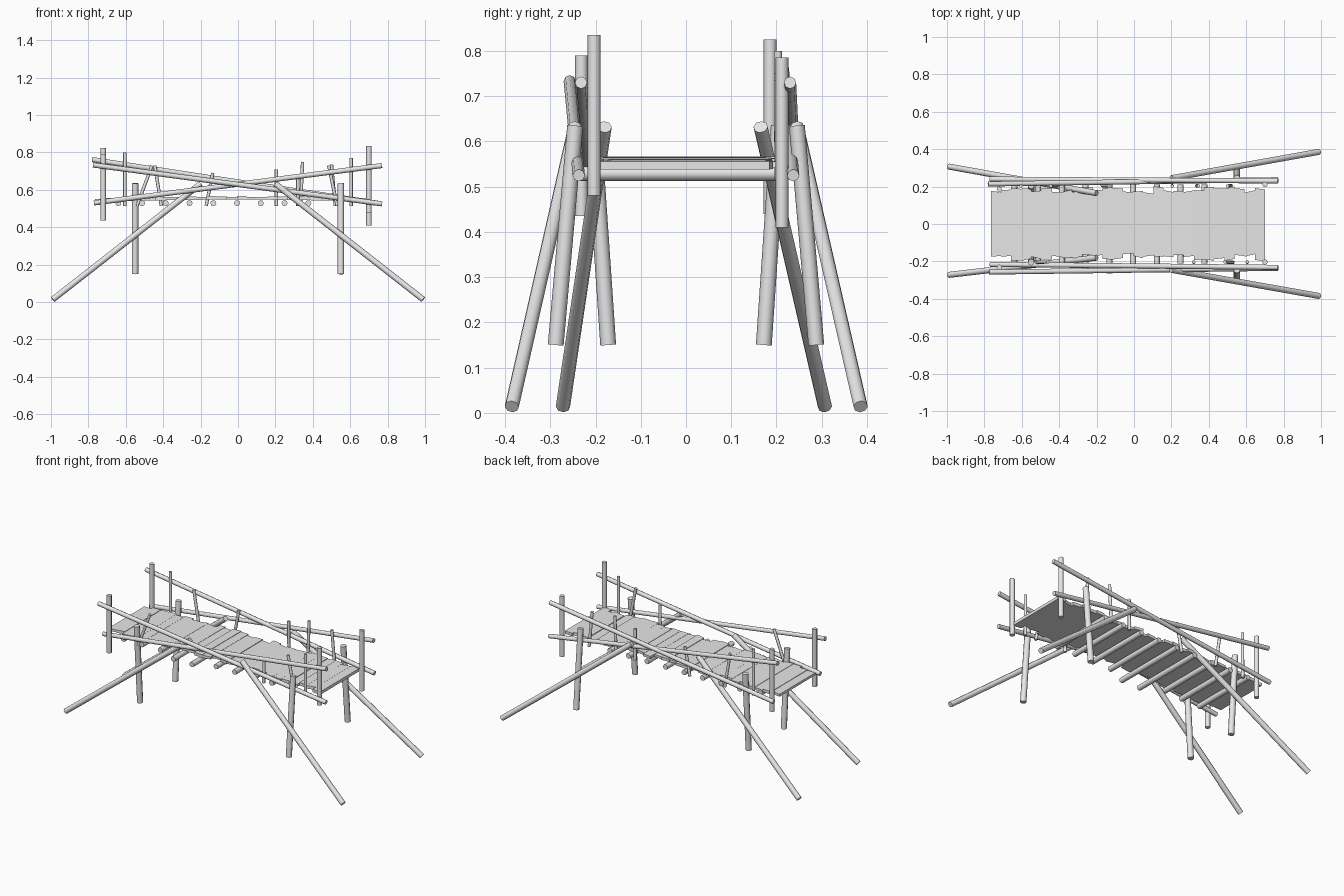
import bpy
import bmesh
import math
import random
from mathutils import Vector

random.seed(4)

cube = bpy.data.objects.get("Cube")
if cube:
    bpy.data.objects.remove(cube, do_unlink=True)

# Single weathered grey timber colour
timber = bpy.data.materials.new("grey_timber")
timber.use_nodes = True
grey = (0.8, 0.8, 0.8, 1.0)
timber.diffuse_color = grey
timber.node_tree.nodes["Principled BSDF"].inputs["Base Color"].default_value = grey


def finish(name, bm):
    bmesh.ops.recalc_face_normals(bm, faces=bm.faces)
    mesh = bpy.data.meshes.new(name)
    bm.to_mesh(mesh)
    bm.free()
    mesh.materials.append(timber)
    obj = bpy.data.objects.new(name, mesh)
    bpy.context.collection.objects.link(obj)
    return obj


def log(name, start, end, radius, sides=8):
    """Round pole with flat cut ends running from start to end."""
    start, end = Vector(start), Vector(end)
    axis = end - start
    bm = bmesh.new()
    bmesh.ops.create_cone(bm, cap_ends=True, segments=sides, radius1=radius,
                          radius2=radius, depth=axis.length)
    for face in bm.faces:
        face.smooth = len(face.verts) == 4
    obj = finish(name, bm)
    obj.rotation_mode = 'QUATERNION'
    obj.rotation_quaternion = axis.to_track_quat('Z', 'Y')
    obj.location = (start + end) / 2
    return obj


# Deck of butted planks with ragged ends and a slight hump
def deck_height(x):
    return 0.553 + 0.011 * math.cos(x * 2.1)


bm = bmesh.new()
count, x_start, x_end = 27, -0.765, 0.70
step = (x_end - x_start) / count
for i in range(count):
    x0 = x_start + i * step
    x1 = x0 + step
    lift = random.uniform(-0.002, 0.003)
    back, front = (0.18 + random.uniform(-0.012, 0.015) for _ in range(2))
    if -0.08 < x0 < -0.02:
        front -= 0.03
    outline = [(x0, -front - random.uniform(-0.008, 0.008)),
               (x1, -front - random.uniform(-0.008, 0.008)),
               (x1, back + random.uniform(-0.008, 0.008)),
               (x0, back + random.uniform(-0.008, 0.008))]
    top = [bm.verts.new((x, y, deck_height(x) + lift)) for x, y in outline]
    low = [bm.verts.new((x, y, deck_height(x) - 0.016)) for x, y in outline]
    bm.faces.new(top)
    bm.faces.new(low[::-1])
    for a in range(4):
        b = (a + 1) % 4
        bm.faces.new((top[a], low[a], low[b], top[b]))
finish("deck_planks", bm)

# Cross logs carrying the deck
for i in range(9):
    x = -0.64 + i * 0.127
    reach = 0.265 if abs(x + 0.2) < 0.07 else 0.21
    log("cross_log", (x, -reach, 0.529), (x, 0.21, 0.529), 0.016)

# Long raking struts standing on the ground
for x, foot_y, top_y in ((-1, -0.272, -0.18), (-1, 0.307, 0.165),
                         (1, -0.385, -0.245), (1, 0.386, 0.245)):
    log("raking_strut", (x * 0.99, foot_y, 0.014), (x * 0.20, top_y, 0.632), 0.016)

# Splayed support legs
for side in (-1, 1):
    log("left_leg", (0.55, side * 0.288, 0.15), (0.55, side * 0.245, 0.635), 0.0175)
    log("right_leg", (-0.55, side * 0.172, 0.15), (-0.55, side * 0.205, 0.635), 0.0175)

# Crossed handrails
log("front_falling_rail", (-0.775, -0.257, 0.733), (0.77, -0.237, 0.525), 0.0135)
log("front_rising_rail", (-0.77, -0.216, 0.530), (0.77, -0.232, 0.73), 0.0135)
log("back_falling_rail", (-0.78, 0.214, 0.762), (0.77, 0.237, 0.525), 0.0135)
log("back_rising_rail", (-0.77, 0.240, 0.530), (0.77, 0.230, 0.73), 0.0135)

# Corner posts
for x, y, low_z, high_z in ((0.70, -0.203, 0.48, 0.835), (0.70, 0.212, 0.41, 0.785),
                            (-0.72, -0.231, 0.435, 0.79), (-0.72, 0.186, 0.44, 0.825)):
    log("corner_post", (x, y, low_z), (x, y, high_z), 0.0145)

# Thin railing stakes: side, foot x, top x, top height
for side, foot_x, top_x, top_z in (
        (1, -0.605, -0.605, 0.80), (1, -0.41, -0.445, 0.73),
        (1, -0.17, -0.135, 0.69), (1, 0.205, 0.205, 0.71),
        (1, 0.335, 0.345, 0.75), (1, 0.52, 0.50, 0.735),
        (-1, -0.54, -0.46, 0.73), (-1, 0.32, 0.32, 0.67),
        (-1, 0.53, 0.485, 0.73), (-1, 0.605, 0.605, 0.77)):
    log("rail_stake", (foot_x, side * 0.205, 0.515), (top_x, side * 0.203, top_z), 0.009)
